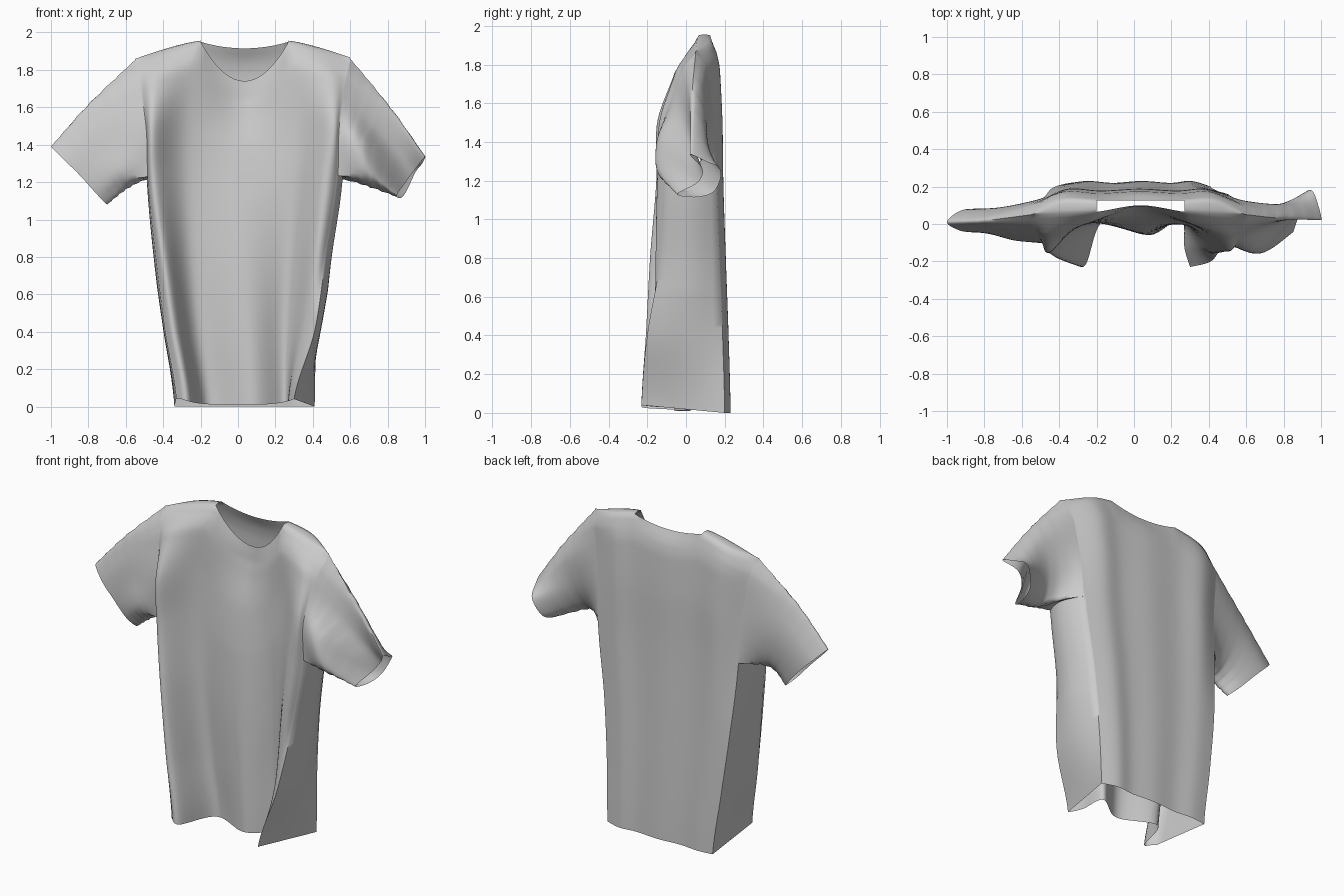
import bpy, bmesh, math
from mathutils import Vector

cube = bpy.data.objects.get("Cube")
if cube:
    bpy.data.objects.remove(cube)

# Cloth material
cloth = bpy.data.materials.new("grey cloth")
cloth.use_nodes = True
GREY = (0.6, 0.6, 0.6, 1)
cloth.diffuse_color = GREY
shader = cloth.node_tree.nodes["Principled BSDF"]
shader.inputs["Base Color"].default_value = GREY
shader.inputs["Roughness"].default_value = 0.9

SUB = 8                 # samples between neighbouring pattern columns
ROWS = 64               # samples from hem to shoulder
ARM_ROW = 42            # row of the armpit
STRIP = 8               # samples across the side strip
NECK_X, NECK_R = 0.035, 0.235


def spline(points, t, closed=False):
    """Point at parameter t on a smooth curve through the points."""
    n = len(points)
    i = int(math.floor(t))
    if not closed:
        i = max(0, min(i, n - 2))
    f = t - i

    def at(k):
        return Vector(points[k % n] if closed else points[max(0, min(k, n - 1))])

    a, b, c, d = at(i - 1), at(i), at(i + 1), at(i + 2)
    return 0.5 * (2 * b + (c - a) * f + (2 * a - 5 * b + 4 * c - d) * f ** 2
                  + (3 * b - a - 3 * c + d) * f ** 3)


def level_parameter(levels, v):
    """Fractional index of v among the pattern levels."""
    for i in range(len(levels) - 1):
        if v <= levels[i + 1]:
            return i + (v - levels[i]) / (levels[i + 1] - levels[i])
    return len(levels) - 1


def top_height(x, neck_drop):
    """Shoulder slope outside the neck, scooped collar inside it."""
    d = abs(x - NECK_X) / NECK_R
    if d <= 1:
        return 1.95 - neck_drop * (1 - d * d)
    return 1.95 - 0.058 * (d - 1) ** 1.3


# Plan of the cloth at rising levels: (x, y) across each panel
LEVELS = [0, 0.2, 0.42, 0.63, 0.79, 0.93, 0.97, 1]
SHOULDER = [(-.55, .05), (-.4, .055), (-.2, .065), (.035, .1), (.27, .065), (.44, .055), (.6, .05)]
FRONT = [
    [(-.33, -.19), (-.26, -.22), (-.16, .02), (.08, -.06), (.25, .03), (.27, -.13), (.3, -.23)],
    [(-.39, -.16), (-.33, -.2), (-.21, .01), (.06, -.055), (.25, .02), (.35, -.13), (.41, -.2)],
    [(-.44, -.13), (-.39, -.18), (-.25, .0), (.04, -.04), (.27, .0), (.41, -.15), (.47, -.13)],
    [(-.48, -.1), (-.44, -.15), (-.27, .0), (.03, -.01), (.29, -.01), (.46, -.145), (.53, -.11)],
    [(-.49, -.1), (-.45, -.145), (-.27, .0), (.03, .03), (.3, .0), (.49, -.13), (.54, -.12)],
    [(-.52, -.04), (-.44, -.055), (-.24, .005), (.03, .085), (.29, .005), (.48, -.05), (.57, -.04)],
    [(-.54, .0), (-.42, .005), (-.21, .035), (.035, .095), (.28, .035), (.45, .005), (.59, .0)],
    SHOULDER,
]
# Back panel: right edge x, left edge x, then depth of right edge, middle, left edge
BACK_EDGES = [(-.34, .41, .22, .225, .2), (-.39, .42, .21, .215, .19), (-.44, .45, .19, .2, .175),
              (-.47, .5, .155, .187, .16), (-.48, .52, .14, .182, .145),
              (-.51, .55, .12, .168, .12), (-.53, .58, .1, .15, .1)]
BACK = []
for x0, x1, right_y, y, left_y in BACK_EDGES:
    xs = [x0 + (x1 - x0) * (s[0] + 0.55) / 1.15 for s in SHOULDER]
    line = [(x, y + 0.005 * (-1) ** (k + 1)) for k, x in enumerate(xs)]
    line[0], line[-1] = (x0, right_y), (x1, left_y)
    BACK.append(line)
BACK.append([(x, y if k in (0, 6) else 0.125) for k, (x, y) in enumerate(SHOULDER)])


def make_panel(pattern, neck_drop, hem):
    """Grid of points [row][column] draped from the pattern."""
    columns = (len(SHOULDER) - 1) * SUB
    tops = [spline(SHOULDER, c / SUB).x for c in range(columns + 1)]
    grid = []
    for r in range(ROWS + 1):
        v = r / ROWS
        lv = level_parameter(LEVELS, v)
        plan = [spline([line[k] for line in pattern], lv) for k in range(len(SHOULDER))]
        line = []
        for c, top_x in enumerate(tops):
            p = spline(plan, c / SUB)
            low = hem(p.x)
            line.append(Vector((p.x, p.y, low + v * (top_height(top_x, neck_drop) - low))))
        grid.append(line)
    return grid


def add_grid(bm, grid):
    rows = [[bm.verts.new(p) for p in line] for line in grid]
    for a, b in zip(rows, rows[1:]):
        for i in range(len(a) - 1):
            bm.faces.new((a[i], a[i + 1], b[i + 1], b[i]))


def finish(name, grids):
    bm = bmesh.new()
    for grid in grids:
        add_grid(bm, grid)
    bmesh.ops.remove_doubles(bm, verts=bm.verts, dist=0.0008)
    bmesh.ops.recalc_face_normals(bm, faces=bm.faces)
    mesh = bpy.data.meshes.new(name)
    bm.to_mesh(mesh)
    bm.free()
    mesh.materials.append(cloth)
    obj = bpy.data.objects.new(name, mesh)
    bpy.context.collection.objects.link(obj)
    bpy.ops.object.select_all(action='DESELECT')
    obj.select_set(True)
    bpy.context.view_layer.objects.active = obj
    bpy.ops.object.shade_smooth_by_angle(angle=math.radians(60))


# Body: front, back, side strips below the armpits and yokes over the shoulders
front = make_panel(FRONT, 0.21, lambda x: 0.01 + 0.03 * min(1, abs(x) / 0.3) ** 4)
back = make_panel(BACK, 0.035, lambda x: 0.0)


def side_strip(column, bulge):
    """Strip between front and back edges, swelling by bulge towards the armpit."""
    strip = []
    for r in range(ARM_ROW + 1):
        f, b = front[r][column], back[r][column]
        line = []
        for k in range(STRIP + 1):
            p = f.lerp(b, k / STRIP)
            p.x += bulge * min(1, 2 * r / ARM_ROW) * math.sin(math.pi * k / STRIP)
            line.append(p)
        strip.append(line)
    return strip


def yoke(first, last):
    """Slightly crowned strip joining the top edges of both panels."""
    pairs = list(zip(front[-1][first:last + 1], back[-1][first:last + 1]))
    crown = [0, 0.004, 0.006, 0.004, 0]
    return [[f.lerp(b, k / 4) + Vector((0, 0, h if f != b else 0)) for f, b in pairs]
            for k, h in enumerate(crown)]


right_strip, left_strip = side_strip(0, -0.01), side_strip(-1, 0.04)
yokes = [yoke(0, 2 * SUB), yoke(4 * SUB, 6 * SUB)]
finish("shirt_body", [front, back, right_strip, left_strip] + yokes)

# Sleeves: rings run from the underside, up the front, over the top, down the back
RIGHT_MID = [(-.6, -.02, 1.16), (-.64, -.085, 1.24), (-.7, -.06, 1.39), (-.75, -.03, 1.53),
             (-.79, .02, 1.625), (-.75, .075, 1.51), (-.69, .09, 1.37), (-.63, .06, 1.22)]
RIGHT_CUFF = [(-.7, .0, 1.08), (-.75, -.04, 1.13), (-.84, -.045, 1.23), (-.93, -.035, 1.32),
              (-1, .01, 1.39), (-.93, .07, 1.32), (-.84, .08, 1.23), (-.75, .055, 1.13)]
LEFT_MID = [(.69, -.06, 1.18), (.69, -.15, 1.25), (.68, -.13, 1.4), (.73, -.01, 1.49),
            (.79, .03, 1.63), (.78, .1, 1.52), (.73, .095, 1.35), (.69, .03, 1.22)]
LEFT_CUFF = [(.87, .06, 1.115), (.85, -.045, 1.13), (.89, .06, 1.19), (.94, .085, 1.26),
             (1, .02, 1.335), (.985, .1, 1.3), (.95, .18, 1.255), (.9, .15, 1.15)]


def make_sleeve(name, column, strip, middle, cuff):
    half = STRIP // 2
    under = strip[ARM_ROW]
    loop = under[half:0:-1]
    loop += [front[r][column] for r in range(ARM_ROW, ROWS + 1)]
    loop += [back[r][column] for r in range(ROWS - 1, ARM_ROW - 1, -1)]
    loop += under[STRIP - 1:half - 1:-1]
    last = len(loop) - 1
    rings = 20
    grid = []
    for s in range(rings + 1):
        line = []
        for i, root in enumerate(loop):
            t = len(cuff) * (i % last) / last
            path = [root, spline(middle, t, True), spline(cuff, t, True)]
            p = spline(path, 2 * s / rings)
            # soft gathers that fade out at both ends
            p.z += 0.004 * math.sin(math.pi * s / rings) * math.sin(s * 2.1)
            line.append(p)
        grid.append(line)
    finish(name, [grid])


make_sleeve("right_sleeve", 0, right_strip, RIGHT_MID, RIGHT_CUFF)
make_sleeve("left_sleeve", -1, left_strip, LEFT_MID, LEFT_CUFF)
